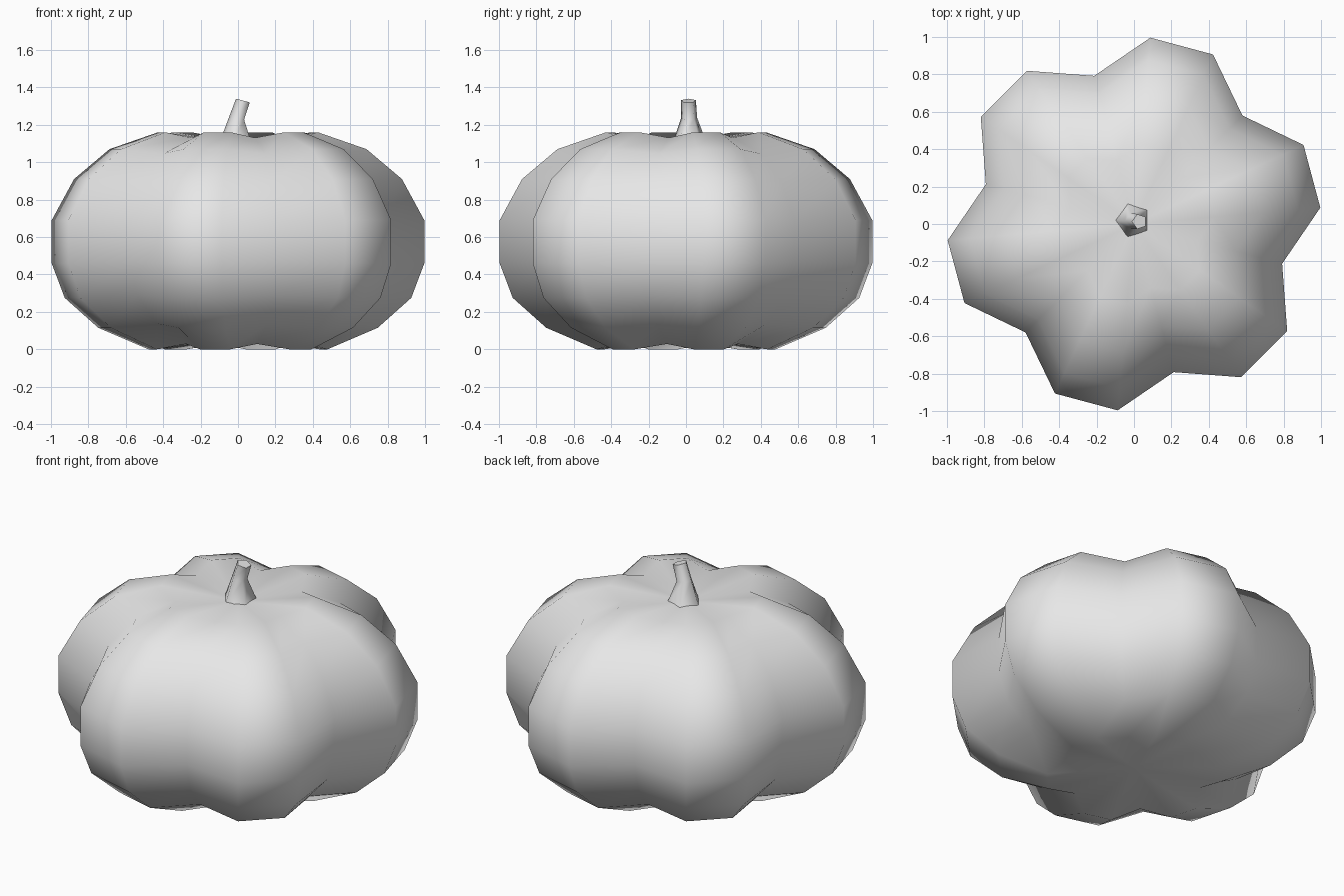
import bpy
import bmesh
from math import cos, sin, radians
from mathutils import Matrix, Vector

cube = bpy.data.objects.get("Cube")
if cube:
    bpy.data.objects.remove(cube, do_unlink=True)

grey = bpy.data.materials.new("light grey")
grey.use_nodes = True
grey.diffuse_color = (0.8, 0.8, 0.8, 1)
grey.node_tree.nodes["Principled BSDF"].inputs["Base Color"].default_value = (0.8, 0.8, 0.8, 1)


def make_object(name, bm):
    """Finish a mesh as a smooth object with the shared material."""
    bmesh.ops.recalc_face_normals(bm, faces=bm.faces)
    for face in bm.faces:
        face.smooth = True
    mesh = bpy.data.meshes.new(name)
    bm.to_mesh(mesh)
    bm.free()
    mesh.materials.append(grey)
    obj = bpy.data.objects.new(name, mesh)
    bpy.context.collection.objects.link(obj)
    return obj


def bridge(bm, rings):
    """Join neighbouring rings of vertices with quads."""
    for low, high in zip(rings, rings[1:]):
        n = len(low)
        for i in range(n):
            j = (i + 1) % n
            bm.faces.new((low[i], low[j], high[j], high[i]))


def close_with_pole(bm, ring, z):
    pole = bm.verts.new((0, 0, z))
    for i, v in enumerate(ring):
        bm.faces.new((v, ring[(i + 1) % len(ring)], pole))


# Ribbed body: six lobes, each two ridge columns and one groove column
PROFILE = [(0.48, 0), (0.75, 0.115), (0.93, 0.275), (1, 0.46),
           (1, 0.69), (0.88, 0.91), (0.69, 1.07), (0.43, 1.16)]
MID_Z = 0.58
bm = bmesh.new()
rings = []
for radius, z in PROFILE:
    ring = []
    for i in range(18):
        angle = radians(5 + 20 * i)
        groove = i % 3 == 2
        r = radius * (0.82 if groove else 1)
        h = MID_Z + (z - MID_Z) * (0.95 if groove else 1)
        ring.append(bm.verts.new((r * cos(angle), r * sin(angle), h)))
    rings.append(ring)
bridge(bm, rings)
close_with_pole(bm, rings[0], 0.06)
close_with_pole(bm, rings[-1], 1.1)
make_object("pumpkin_body", bm)

# Bent five-sided stem: centre, radius and lean of each ring
STEM = [((-0.005, 0.02, 1.09), 0.1, 0),
        ((-0.003, 0.017, 1.235), 0.045, 12),
        ((0.03, 0.013, 1.329), 0.042, 15)]
bm = bmesh.new()
rings = []
for centre, radius, lean in STEM:
    turn = Matrix.Rotation(radians(lean), 3, 'Y')
    ring = []
    for i in range(5):
        angle = radians(36 + 72 * i)
        offset = turn @ Vector((radius * cos(angle), radius * sin(angle), 0))
        ring.append(bm.verts.new(Vector(centre) + offset))
    rings.append(ring)
bridge(bm, rings)
bm.faces.new(rings[-1])
bm.faces.new(rings[0][::-1])
stem = make_object("stem", bm)

# Keep the cut ends of the stem crisp
bpy.ops.object.select_all(action='DESELECT')
stem.select_set(True)
bpy.context.view_layer.objects.active = stem
bpy.ops.object.shade_smooth_by_angle(angle=radians(75))
